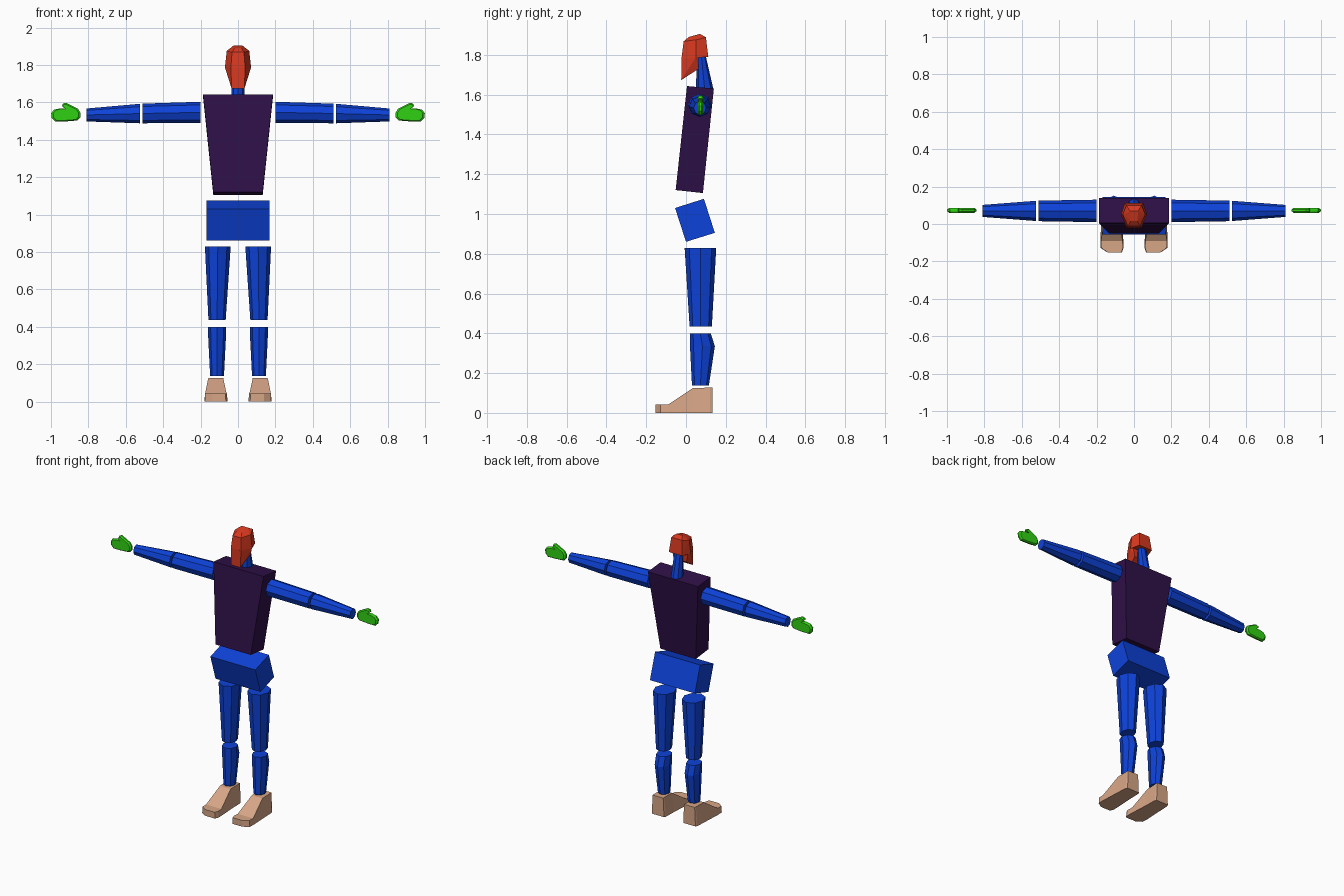
import bpy, bmesh
from math import cos, sin, pi

COLORS = {
    "blue": (0.004, 0.055, 0.70, 1),
    "red": (0.68, 0.04, 0.014, 1),
    "purple": (0.028, 0.005, 0.065, 1),
    "green": (0.03, 0.64, 0.007, 1),
    "tan": (0.68, 0.38, 0.24, 1),
}
MATS = {}
for key, rgba in COLORS.items():
    MATS[key] = bpy.data.materials.new(key)
    MATS[key].diffuse_color = rgba


def finish(name, bm, color, mirror=False):
    bmesh.ops.recalc_face_normals(bm, faces=bm.faces)
    mesh = bpy.data.meshes.new(name)
    bm.to_mesh(mesh)
    bm.free()
    mesh.materials.append(MATS[color])
    ob = bpy.data.objects.new(name, mesh)
    bpy.context.collection.objects.link(ob)
    if mirror:
        mod = ob.modifiers.new("mirror", "MIRROR")
        mod.use_mirror_merge = False
    return ob


def loft(name, rings, color, mirror=False):
    """Skin equal-length point rings and cap both ends."""
    bm = bmesh.new()
    rows = [[bm.verts.new(p) for p in ring] for ring in rings]
    n = len(rows[0])
    for a, b in zip(rows, rows[1:]):
        for i in range(n):
            j = (i + 1) % n
            bm.faces.new((a[i], a[j], b[j], b[i]))
    bm.faces.new(rows[0])
    bm.faces.new(rows[-1])
    return finish(name, bm, color, mirror)


def hull(name, half_points, color):
    """Convex solid from points given for one side and reflected in x."""
    bm = bmesh.new()
    for x, y, z in half_points:
        bm.verts.new((x, y, z))
        bm.verts.new((-x, y, z))
    bmesh.ops.convex_hull(bm, input=bm.verts)
    bmesh.ops.dissolve_limit(bm, angle_limit=0.02, verts=bm.verts, edges=bm.edges)
    return finish(name, bm, color)


def ring_z(cx, y0, y1, z, rx, n=8):
    cy, ry = (y0 + y1) / 2, (y1 - y0) / 2
    return [(cx + rx * cos(2 * pi * i / n), cy + ry * sin(2 * pi * i / n), z)
            for i in range(n)]


def ring_x(x, cy, ry, z0, z1, n=8):
    cz, rz = (z0 + z1) / 2, (z1 - z0) / 2
    return [(x, cy + ry * cos(2 * pi * i / n), cz + rz * sin(2 * pi * i / n))
            for i in range(n)]


# Head: skull block and tapering face
hull("head_skull", [
    (0.018, 0.015, 1.89), (0.022, 0.07, 1.905),
    (0.032, -0.012, 1.868), (0.06, 0.05, 1.875), (0.04, 0.1, 1.888),
    (0.038, -0.022, 1.785), (0.07, 0.05, 1.785), (0.05, 0.112, 1.79)], "red")
hull("head_jaw", [
    (0.038, -0.022, 1.787), (0.07, 0.05, 1.787), (0.06, 0.064, 1.787),
    (0.034, -0.024, 1.673), (0.048, 0.064, 1.73)], "red")

# Neck, leaning forward
loft("neck", [ring_z(0, 0.05, 0.137, 1.63, 0.036),
              ring_z(0, 0.055, 0.098, 1.80, 0.03)], "blue")

# Torso
hull("chest", [
    (0.187, 0.005, 1.643), (0.187, 0.14, 1.63),
    (0.132, -0.052, 1.12), (0.132, 0.085, 1.105)], "purple")
hull("hips", [
    (0.168, -0.055, 1.03), (0.168, 0.09, 1.076),
    (0.168, 0.145, 0.905), (0.168, 0.0, 0.86)], "blue")

# Legs
loft("thighs", [ring_z(0.108, -0.007, 0.152, 0.83, 0.069),
                ring_z(0.112, 0.018, 0.13, 0.435, 0.046)], "blue", True)
loft("calves", [ring_z(0.112, 0.02, 0.125, 0.398, 0.048),
                ring_z(0.112, 0.02, 0.145, 0.335, 0.047),
                ring_z(0.112, 0.03, 0.115, 0.138, 0.037)], "blue", True)

# Feet: cross-sections from heel to toe (y, inner x, outer x, top z, top inset)
FOOT = [(0.132, 0.072, 0.163, 0.127, 0.006), (0.12, 0.066, 0.17, 0.127, 0.012),
        (0.035, 0.064, 0.174, 0.125, 0.015), (-0.09, 0.057, 0.18, 0.042, 0.004),
        (-0.128, 0.056, 0.178, 0.042, 0.003), (-0.153, 0.065, 0.14, 0.042, 0.002)]
loft("feet", [[(a, y, 0), (b, y, 0), (b - s, y, h), (a + s, y, h)]
              for y, a, b, h, s in FOOT], "tan", True)

# Arms
loft("upper_arms", [ring_x(0.2, 0.07, 0.06, 1.49, 1.603),
                    ring_x(0.51, 0.07, 0.055, 1.488, 1.593)], "blue", True)
loft("forearms", [ring_x(0.525, 0.07, 0.054, 1.488, 1.592),
                  ring_x(0.81, 0.07, 0.032, 1.498, 1.567)], "blue", True)

# Hands: mitten outline with thumb, bevelled through its thickness
HAND = [(0.843, 1.52), (0.858, 1.503), (0.92, 1.498), (0.978, 1.497),
        (0.996, 1.517), (0.999, 1.542), (0.985, 1.56), (0.95, 1.568),
        (0.918, 1.568), (0.94, 1.581), (0.936, 1.593), (0.92, 1.598),
        (0.89, 1.583), (0.855, 1.565), (0.843, 1.545)]
CENTRE = (0.92, 1.54)
loft("hands", [[(CENTRE[0] + (x - CENTRE[0]) * s, y, CENTRE[1] + (z - CENTRE[1]) * s)
                for x, z in HAND]
               for y, s in ((0.06, 0.86), (0.068, 1), (0.078, 1), (0.086, 0.86))],
     "green", True)
